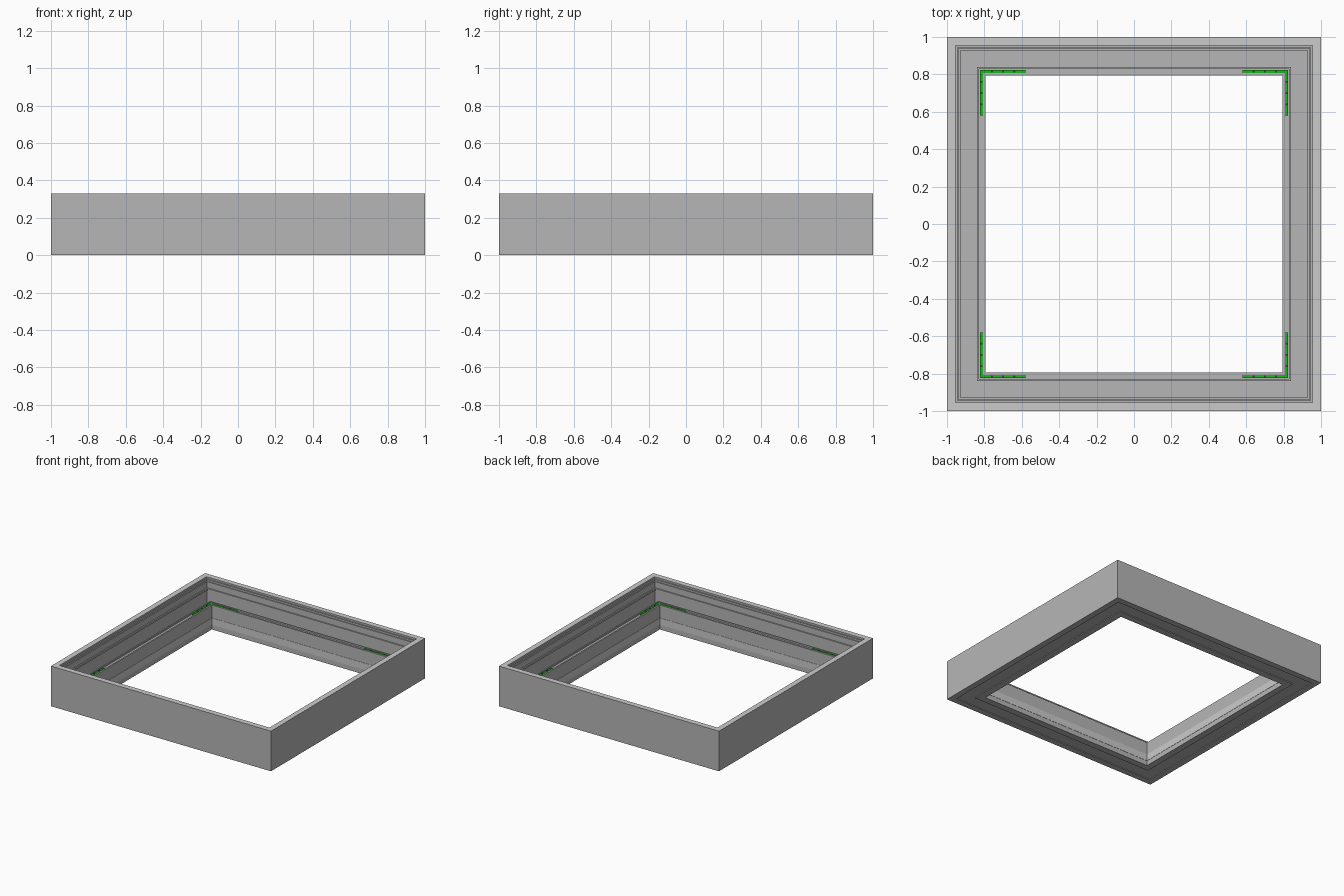
import bpy, bmesh
from mathutils import Matrix

if "Cube" in bpy.data.objects:
    bpy.data.objects.remove(bpy.data.objects["Cube"])


def material(name, rgb):
    m = bpy.data.materials.new(name)
    m.diffuse_color = (*rgb, 1)
    m.use_nodes = True
    m.node_tree.nodes["Principled BSDF"].inputs["Base Color"].default_value = m.diffuse_color
    return m


def finish(bm, name, mat=None):
    bmesh.ops.recalc_face_normals(bm, faces=bm.faces[:])
    me = bpy.data.meshes.new(name)
    bm.to_mesh(me)
    bm.free()
    ob = bpy.data.objects.new(name, me)
    bpy.context.collection.objects.link(ob)
    if mat:
        me.materials.append(mat)
    return ob


def square_sweep(name, profile, mat=None):
    """Sweep a closed (half-width, height) profile round a mitred square."""
    bm = bmesh.new()
    rings = [[bm.verts.new((sx * r, sy * r, z)) for r, z in profile]
             for sx, sy in ((1, 1), (-1, 1), (-1, -1), (1, -1))]
    n = len(profile)
    for i in range(4):
        a, b = rings[i], rings[(i + 1) % 4]
        for j in range(n):
            k = (j + 1) % n
            bm.faces.new((a[j], a[k], b[k], b[j]))
    return finish(bm, name, mat)


green = material("green", (0.01, 0.5, 0.01))
body = material("body_grey", (0.47, 0.47, 0.47))
dark = material("dark_screw", (0.05, 0.05, 0.05))

# Deep channel frame: tall ribbed outer wall, floor, low inner wall with a grooved top
square_sweep("frame", [
    (1.0, 0), (1.0, .329), (.955, .329), (.955, .315), (.945, .315),
    (.945, .30), (.938, .30), (.938, .25), (.928, .25), (.928, .235),
    (.936, .235), (.936, .012), (.84, .012), (.84, .205), (.83, .205),
    (.83, .193), (.807, .193), (.807, .20), (.795, .20), (.795, 0),
    (.85, 0), (.85, .006), (.95, .006), (.95, 0)], body)

# Pale cap on the rim of the outer wall
square_sweep("rim_cap", [(.9995, .328), (.9995, .33), (.955, .33), (.955, .328)])

# Pale band along the inside of the opening
square_sweep("inner_strip", [(.797, .04), (.797, .095), (.793, .095), (.793, .04)])

# Green L brackets lying in the top groove corners, with screws
OUT, IN, END, Z0, Z1 = .823, .808, .58, .193, .203
for i, (sx, sy) in enumerate(((1, 1), (-1, 1), (-1, -1), (1, -1))):
    bm = bmesh.new()
    outline = [(OUT, OUT), (END, OUT), (END, IN), (IN, IN), (IN, END), (OUT, END)]
    face = bm.faces.new([bm.verts.new((sx * x, sy * y, Z0)) for x, y in outline])
    top = bmesh.ops.extrude_face_region(bm, geom=[face])["geom"]
    bmesh.ops.translate(bm, vec=(0, 0, Z1 - Z0),
                        verts=[v for v in top if isinstance(v, bmesh.types.BMVert)])
    finish(bm, f"corner_bracket_{i + 1}", green)

    bm = bmesh.new()
    mid = (OUT + IN) / 2
    for d in (.64, .70, .76):
        for x, y in ((d, mid), (mid, d)):
            bmesh.ops.create_cone(bm, cap_ends=True, segments=10, radius1=.006,
                                  radius2=.006, depth=.004,
                                  matrix=Matrix.Translation((sx * x, sy * y, Z1)))
    finish(bm, f"bracket_screws_{i + 1}", dark)
